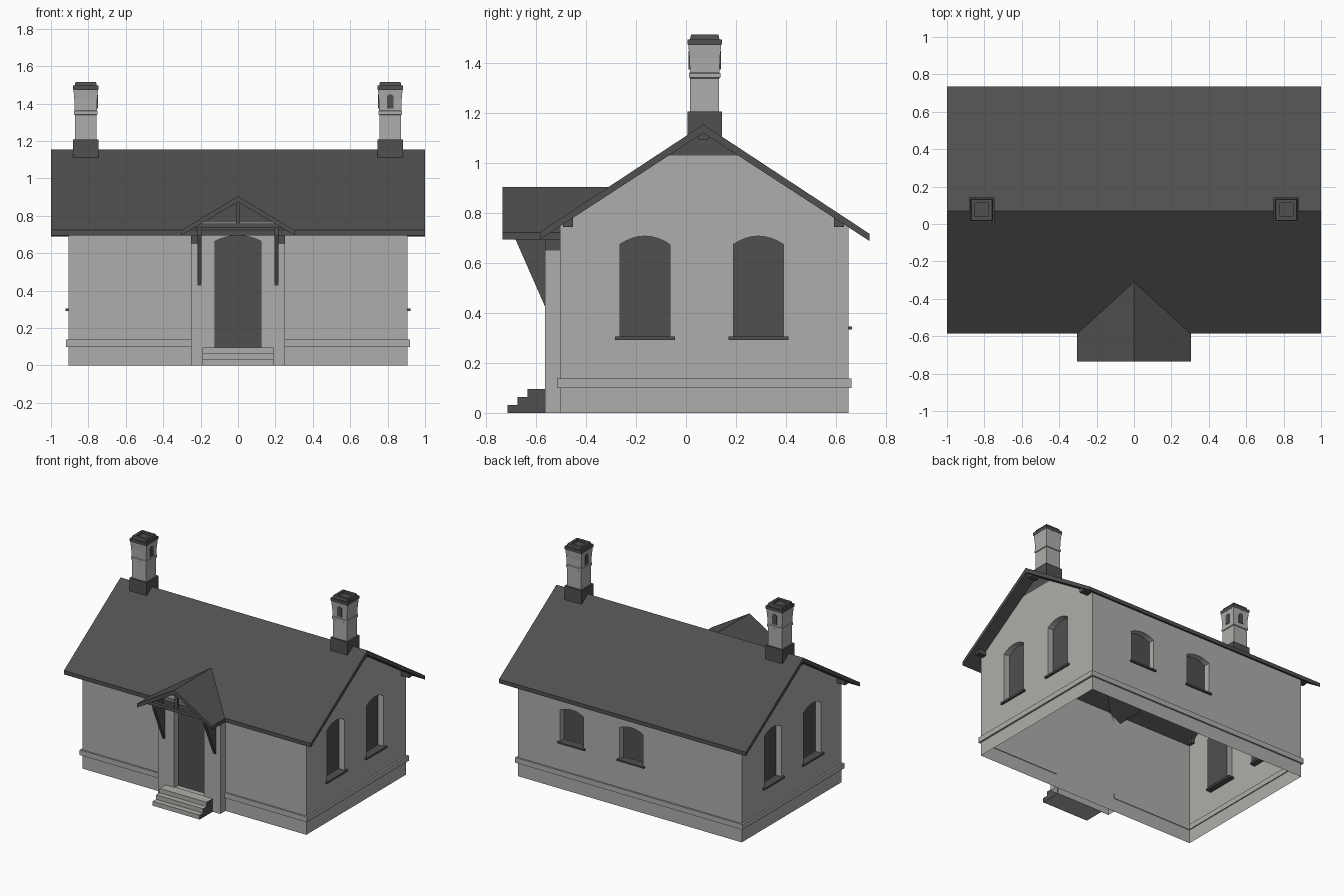
import bpy, bmesh, math
from mathutils import Vector

if "Cube" in bpy.data.objects:
    bpy.data.objects.remove(bpy.data.objects["Cube"])


def material(name, col):
    m = bpy.data.materials.new(name)
    m.diffuse_color = (*col, 1)
    m.use_nodes = True
    m.node_tree.nodes["Principled BSDF"].inputs["Base Color"].default_value = m.diffuse_color
    return m


WALL = material("pale stone", (0.42, 0.42, 0.405))
DARK = material("dark slate", (0.08, 0.08, 0.08))


def finish(name, bm, mats):
    bmesh.ops.recalc_face_normals(bm, faces=bm.faces)
    me = bpy.data.meshes.new(name)
    bm.to_mesh(me)
    bm.free()
    ob = bpy.data.objects.new(name, me)
    bpy.context.collection.objects.link(ob)
    for m in mats:
        me.materials.append(m)
    return ob


def prism(name, pts, axis, a, b, *mats):
    """Extrude a 2D outline along x (outline y,z) or y (outline x,z)."""
    bm = bmesh.new()
    put = (lambda p, t: (t, p[0], p[1])) if axis == 'x' else (lambda p, t: (p[0], t, p[1]))
    lo = [bm.verts.new(put(p, a)) for p in pts]
    hi = [bm.verts.new(put(p, b)) for p in pts]
    n = len(pts)
    bm.faces.new(lo)
    bm.faces.new(hi[::-1])
    for i in range(n):
        bm.faces.new((lo[i], lo[(i + 1) % n], hi[(i + 1) % n], hi[i]))
    return finish(name, bm, mats)


def box(name, x0, x1, y0, y1, z0, z1, mat):
    return prism(name, [(x0, z0), (x1, z0), (x1, z1), (x0, z1)], 'y', y0, y1, mat)


def arch(c, half, z0, spring, top, n=8):
    """Opening outline with a shallow arched head."""
    pts = [(c - half, z0), (c + half, z0)]
    for i in range(n + 1):
        u = 1 - 2 * i / n
        pts.append((c + half * u, spring + (top - spring) * (1 - u * u)))
    return pts


def edit(ob, rule, cuts=(), drop=None):
    """Slice at planes, remove hidden faces, then colour by rule."""
    bm = bmesh.new()
    bm.from_mesh(ob.data)
    for co, no in cuts:
        bmesh.ops.bisect_plane(bm, geom=bm.verts[:] + bm.edges[:] + bm.faces[:],
                               plane_co=co, plane_no=no)
    bm.normal_update()
    if drop:
        bmesh.ops.delete(bm, geom=[f for f in bm.faces if drop(f)], context='FACES')
    for f in bm.faces:
        f.material_index = int(rule(f.calc_center_median(), f.normal))
    bm.to_mesh(ob.data)
    bm.free()


def carve(ob, cutters):
    for c in cutters:
        c.hide_render = True
        m = ob.modifiers.new("opening", 'BOOLEAN')
        m.operation, m.solver, m.object = 'DIFFERENCE', 'EXACT', c
    dg = bpy.context.evaluated_depsgraph_get()
    me = bpy.data.meshes.new_from_object(ob.evaluated_get(dg))
    ob.modifiers.clear()
    ob.data = me
    me.materials.clear()
    me.materials.append(WALL)
    me.materials.append(DARK)
    for c in cutters:
        bpy.data.objects.remove(c)


RY, S = 0.07, 0.658          # ridge position and roof slope
X, Y0, Y1 = 0.907, -0.505, 0.65


def under(y):
    return 1.128 - S * abs(y - RY)


# House walls with recessed arched windows, open underneath
body = prism("house_walls", [(Y0, 0), (Y1, 0), (Y1, under(Y1)), (RY, under(RY)), (Y0, under(Y0))],
             'x', -X, X, WALL, DARK)
cutters = []
for s in (-1, 1):
    for c in (-0.165, 0.29):
        a, b = sorted((s * 0.862, s * 1.0))
        cutters.append(prism("cutter", arch(c, 0.1, 0.305, 0.675, 0.708), 'x', a, b, DARK))
        a, b = sorted((s * 0.865, s * 0.922))
        box("end_window_sill", a, b, c - 0.12, c + 0.12, 0.292, 0.306, DARK)
for c in (0.47, -0.012):
    cutters.append(prism("cutter", arch(c, 0.095, 0.345, 0.575, 0.6), 'y', 0.605, 0.75, DARK))
    box("back_window_sill", c - 0.11, c + 0.11, 0.61, 0.664, 0.334, 0.346, DARK)
carve(body, cutters)
edit(body,
     lambda c, n: c.z > 1.03 or (abs(n.x) > .9 and abs(c.x) < .88) and abs(c.y - RY) < .4
     or (abs(n.y) > .9 and 0.59 < c.y < 0.62),
     cuts=[((0, 0, 1.03), (0, 0, 1))],
     drop=lambda f: (f.normal.z < -.9 and f.calc_center_median().z < .01)
     or (f.normal.z > .5 and abs(f.normal.y) > .3 and f.calc_area() > .3))

# Plinth band, interrupted by the porch
for s in (-1, 1):
    a, b = sorted((s * 0.9, s * 0.92))
    box("side_band", a, b, -0.517, 0.662, 0.1, 0.138, WALL)
    a, b = sorted((s * 0.252, s * 0.92))
    box("front_band", a, b, -0.517, -0.5, 0.1, 0.138, WALL)
box("back_band", -0.92, 0.92, 0.645, 0.662, 0.1, 0.138, WALL)

# Main roof
E0, E1, T = -0.585, 0.735, 0.034
z0, z1 = 1.155 - S * (RY - E0), 1.155 - S * (E1 - RY)
prism("main_roof", [(E0, z0), (RY, 1.155), (E1, z1), (E1, z1 - T + .005), (RY, 1.155 - T), (E0, z0 - T + .005)],
      'x', -1, 1, DARK)

# Purlin ends under the gable overhangs
for s in (-1, 1):
    a, b = sorted((s * 0.88, s * 0.97))
    for y, z in ((-0.473, 0.745), (0.613, 0.745)):
        box("purlin_end", a, b, y - 0.02, y + 0.02, z, z + 0.035, DARK)
    prism("ridge_beam_end", [(0.05, 1.095), (0.09, 1.095), (0.09, 1.113), (0.07, 1.13), (0.05, 1.113)],
          'x', a, b, DARK)

# Porch wall with recessed door
porch = prism("porch_wall", [(-0.252, 0), (0.252, 0), (0.252, 0.73), (0, 0.88), (-0.252, 0.73)],
              'y', -0.565, -0.505, WALL, DARK)
carve(porch, [prism("cutter", arch(0, 0.122, 0.09, 0.665, 0.695), 'y', -0.7, -0.515, DARK)])
edit(porch,
     lambda c, n: c.z > .765 or (abs(c.x) > .2 and c.z > .65) or (n.y < -.9 and c.y > -.54),
     cuts=[((0, 0, .65), (0, 0, 1)), ((0, 0, .765), (0, 0, 1)),
           ((.2, 0, 0), (1, 0, 0)), ((-.2, 0, 0), (1, 0, 0))],
     drop=lambda f: f.normal.z < -.9 and f.calc_center_median().z < .01)

# Porch roof
prism("porch_roof", [(-0.305, 0.722), (0, 0.905), (0.305, 0.722), (0.305, 0.695), (0, 0.874), (-0.305, 0.695)],
      'y', -0.735, -0.305, DARK)

# Porch truss and brackets
box("tie_beam", -0.235, 0.235, -0.72, -0.695, 0.735, 0.76, DARK)
box("king_post", -0.011, 0.011, -0.718, -0.697, 0.755, 0.885, DARK)
for s in (-1, 1):
    a, b = s * 0.205 - 0.011, s * 0.205 + 0.011
    prism("porch_bracket", [(-0.562, 0.42), (-0.685, 0.7), (-0.685, 0.745), (-0.562, 0.745)], 'x', a, b, DARK)

# Entrance steps: pale treads, dark ends
st = prism("entrance_steps", [(-0.56, 0), (-0.715, 0), (-0.715, 0.032), (-0.675, 0.032), (-0.675, 0.064),
                              (-0.635, 0.064), (-0.635, 0.096), (-0.56, 0.096)], 'x', -0.19, 0.19, WALL, DARK)
edit(st, lambda c, n: abs(n.x) > .9)


# Chimneys built as stacked square rings
def chimney(name, cx, cy, rings, mat):
    bm = bmesh.new()
    rows = [[bm.verts.new((cx + r * i, cy + r * j, z)) for i, j in ((-1, -1), (1, -1), (1, 1), (-1, 1))]
            for r, z in rings]
    for p, q in zip(rows, rows[1:]):
        for i in range(4):
            bm.faces.new((p[i], p[(i + 1) % 4], q[(i + 1) % 4], q[i]))
    bm.faces.new(rows[0][::-1])
    bm.faces.new(rows[-1])
    return finish(name, bm, [mat])


CY = 0.075
for s in (-1, 1):
    cx = s * 0.814
    chimney("chimney_base", cx, CY, [(.069, 1.08), (.069, 1.207)], DARK)
    chimney("chimney_shaft", cx, CY, [(.058, 1.2), (.058, 1.34), (.063, 1.343), (.063, 1.36),
                                      (.059, 1.363), (.061, 1.42), (.066, 1.477)], WALL)
    chimney("chimney_cap", cx, CY, [(.066, 1.473), (.069, 1.478), (.069, 1.496), (.059, 1.496), (.055, 1.515),
                                    (.036, 1.515), (.036, 1.5)], DARK)
    # Slots on the inner face and on one long face
    slot = arch(cx, 0.018, 1.375, 1.44, 1.45, 4)
    y = CY - s * 0.061
    prism("chimney_slot", slot, 'y', y - 0.0045, y + 0.0045, DARK)
    x = cx - s * 0.061
    prism("chimney_slot", arch(CY, 0.018, 1.375, 1.44, 1.45, 4), 'x', x - 0.0045, x + 0.0045, DARK)
